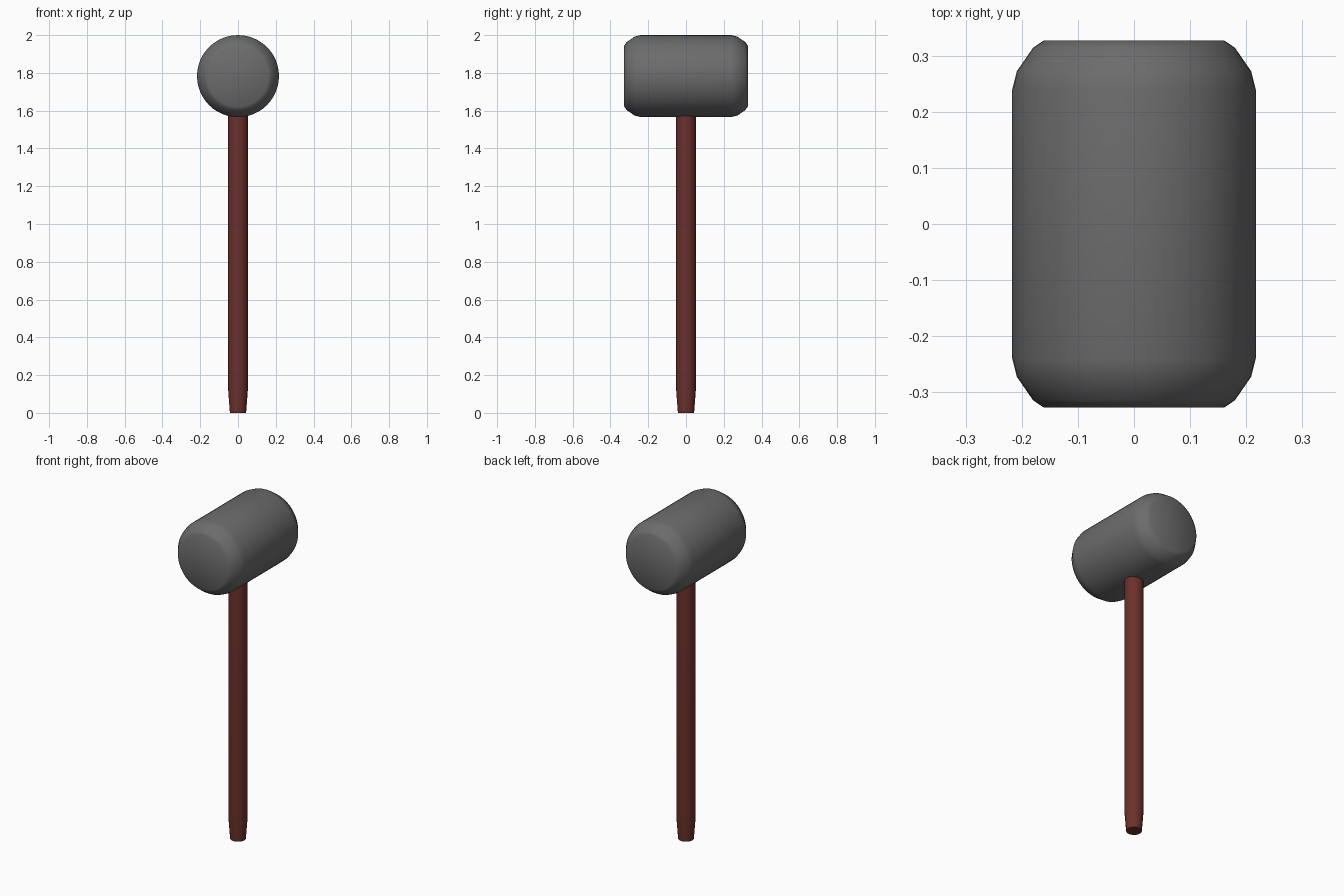
import bpy, bmesh, math
from mathutils import Matrix

if "Cube" in bpy.data.objects:
    bpy.data.objects.remove(bpy.data.objects["Cube"])


def lathe(name, profile, sides, matrix):
    """Capped solid of revolution about local z; profile holds (radius, height) pairs."""
    bm = bmesh.new()
    rings = []
    for r, h in profile:
        rings.append([bm.verts.new((r * math.cos(2 * math.pi * i / sides),
                                    r * math.sin(2 * math.pi * i / sides), h))
                      for i in range(sides)])
    for a, b in zip(rings, rings[1:]):
        for i in range(sides):
            j = (i + 1) % sides
            bm.faces.new((a[i], a[j], b[j], b[i]))
    bm.faces.new(rings[0][::-1])
    bm.faces.new(rings[-1])
    bm.transform(matrix)
    mesh = bpy.data.meshes.new(name)
    bm.to_mesh(mesh)
    bm.free()
    obj = bpy.data.objects.new(name, mesh)
    bpy.context.collection.objects.link(obj)
    bpy.ops.object.select_all(action='DESELECT')
    obj.select_set(True)
    bpy.context.view_layer.objects.active = obj
    bpy.ops.object.shade_smooth_by_angle(angle=math.radians(40))
    return obj


# Mallet head: cylinder along y with rounded rims, mirrored end to end
rim = [(0.161, 0.327), (0.180, 0.314), (0.209, 0.272), (0.217, 0.240)]
head_profile = [(r, -h) for r, h in rim] + rim[::-1]
head = lathe("mallet_head", head_profile, 48,
             Matrix.Translation((0, 0, 1.783)) @ Matrix.Rotation(math.radians(90), 4, 'X'))

# Handle: round shaft tapering at the foot, sunk into the head
handle = lathe("handle", [(0.043, 0.0), (0.052, 0.12), (0.052, 1.60)], 32, Matrix())

# Colours
for obj, color in ((head, (0.15, 0.15, 0.15, 1)), (handle, (0.15, 0.03, 0.025, 1))):
    mat = bpy.data.materials.new(obj.name + "_colour")
    mat.diffuse_color = color
    mat.use_nodes = True
    mat.node_tree.nodes["Principled BSDF"].inputs["Base Color"].default_value = mat.diffuse_color
    obj.data.materials.append(mat)
